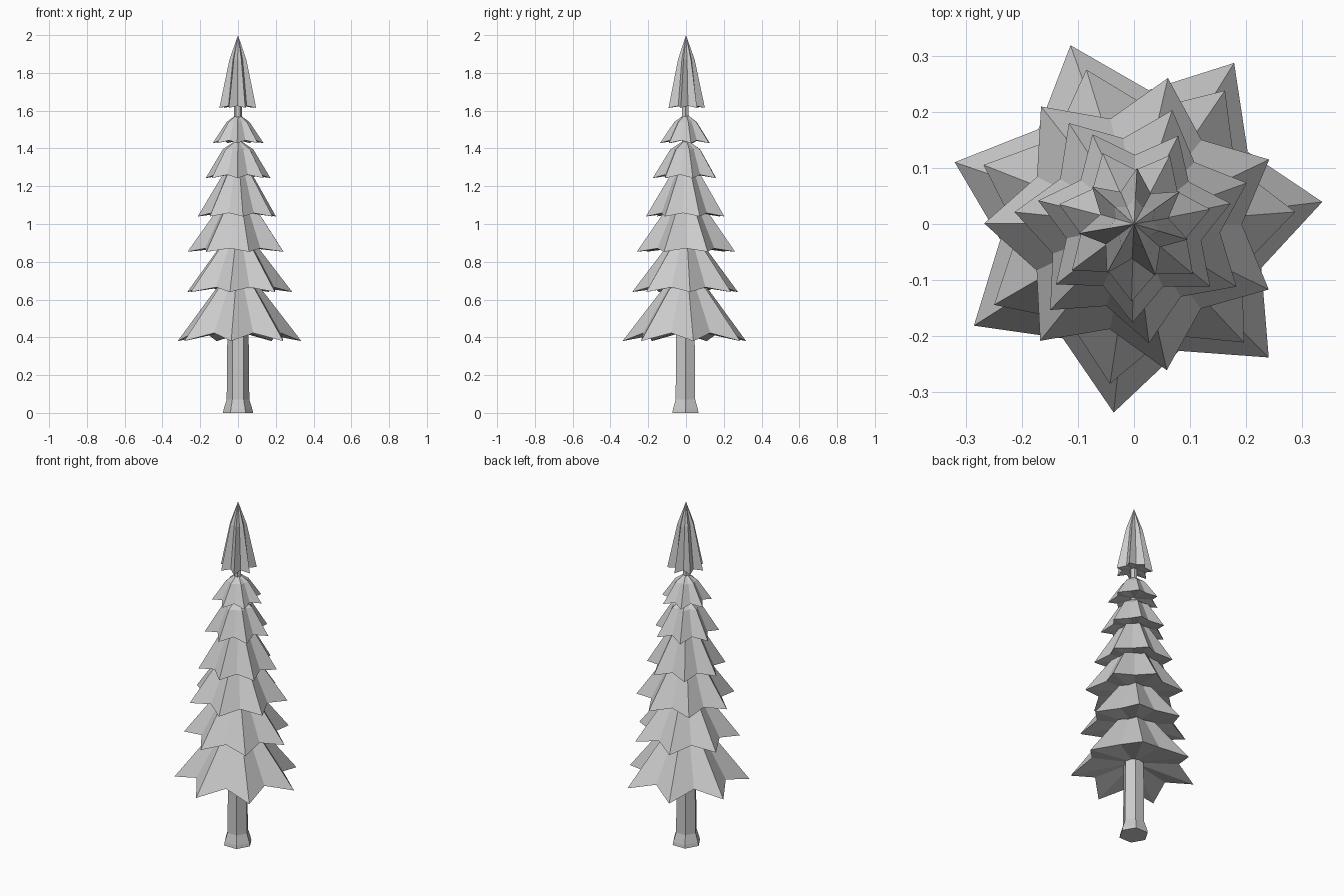
import bpy, bmesh, math

if "Cube" in bpy.data.objects:
    bpy.data.objects.remove(bpy.data.objects["Cube"])

grey = bpy.data.materials.new("plain_grey")
grey.diffuse_color = (0.6, 0.6, 0.6, 1)
grey.use_nodes = True
grey.node_tree.nodes["Principled BSDF"].inputs["Base Color"].default_value = grey.diffuse_color
POINTS = 7


def finish(bm, name):
    bmesh.ops.recalc_face_normals(bm, faces=bm.faces)
    mesh = bpy.data.meshes.new(name)
    bm.to_mesh(mesh)
    bm.free()
    mesh.materials.append(grey)
    obj = bpy.data.objects.new(name, mesh)
    bpy.context.collection.objects.link(obj)


def star_ring(bm, radius, z, angle, notch, lift):
    """Ring alternating between tips and shorter, slightly higher notches."""
    ring = []
    for i in range(POINTS * 2):
        a = math.radians(angle) + math.pi * i / POINTS
        r = radius * (notch if i % 2 else 1)
        ring.append(bm.verts.new((r * math.cos(a), r * math.sin(a), z + lift * (i % 2))))
    return ring


def bridge(bm, low, high):
    n = len(low)
    for i in range(n):
        j = (i + 1) % n
        bm.faces.new((low[i], low[j], high[j], high[i]))


def fan(bm, ring, z):
    centre = bm.verts.new((0, 0, z))
    for i in range(len(ring)):
        bm.faces.new((ring[i], ring[(i + 1) % len(ring)], centre))


def branch_tier(name, angle, notch, lift, rim, shoulder, top):
    """Star skirt with a bent slope and a shallow underside."""
    bm = bmesh.new()
    low = star_ring(bm, *rim, angle, notch, lift)
    mid = star_ring(bm, *shoulder, angle, notch + 0.1, 0)
    bridge(bm, low, mid)
    fan(bm, mid, top)
    fan(bm, low, rim[1] + lift * 1.5)
    finish(bm, name)


# Branch tiers, bottom to top: angle, notch ratio, notch lift, rim, shoulder, apex
tiers = [
    (6.7, 0.71, 0.043, (0.338, 0.38), (0.125, 0.655), 0.73),
    (4.3, 0.72, 0.025, (0.288, 0.64), (0.10, 0.885), 0.95),
    (25.5, 0.72, 0.018, (0.267, 0.853), (0.10, 1.09), 1.15),
    (20, 0.72, 0.018, (0.214, 1.04), (0.085, 1.255), 1.31),
    (12, 0.70, 0.018, (0.176, 1.243), (0.083, 1.395), 1.45),
    (11, 0.70, 0.015, (0.138, 1.428), (0.062, 1.54), 1.585),
    (-16, 0.62, 0.01, (0.10, 1.615), (0.046, 1.87), 2.0),
]
for number, tier in enumerate(tiers, 1):
    branch_tier(f"branch_tier_{number}", *tier)

# Six-sided trunk with a flared foot
bm = bmesh.new()
rings = []
for r, z in [(0.08, 0), (0.076, 0.02), (0.06, 0.07), (0.056, 0.45), (0.02, 1.4), (0.02, 1.7)]:
    rings.append([bm.verts.new((r * math.cos(i * math.pi / 3),
                                r * math.sin(i * math.pi / 3) - 0.003, z)) for i in range(6)])
for low, high in zip(rings, rings[1:]):
    bridge(bm, low, high)
bm.faces.new(rings[0])
bm.faces.new(rings[-1])
finish(bm, "trunk")
